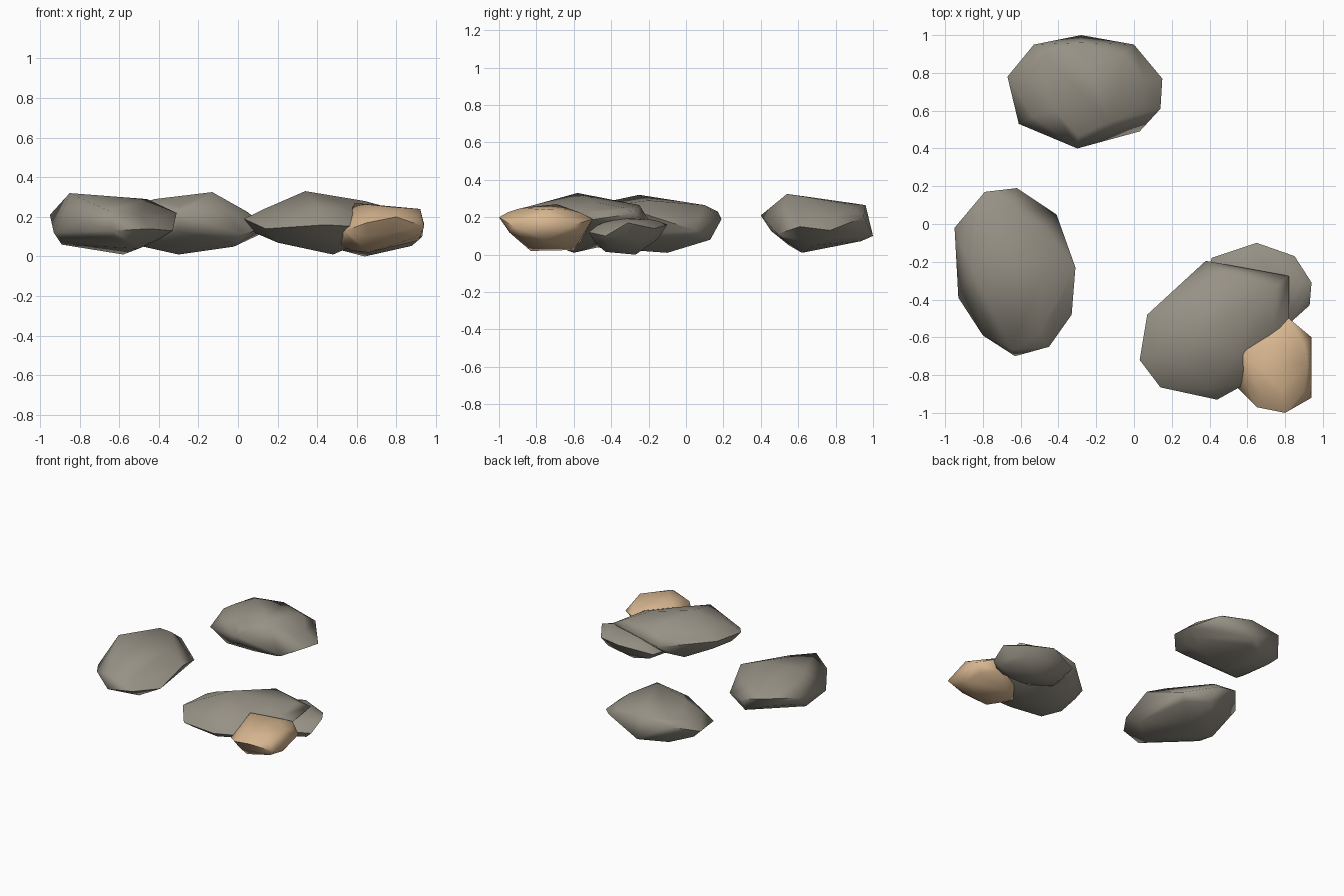
import bpy, bmesh, math
from mathutils import Vector

cube = bpy.data.objects.get("Cube")
if cube:
    bpy.data.objects.remove(cube, do_unlink=True)


def make_material(name, colour):
    mat = bpy.data.materials.new(name)
    mat.use_nodes = True
    mat.diffuse_color = colour
    shader = mat.node_tree.nodes["Principled BSDF"]
    shader.inputs["Base Color"].default_value = colour
    shader.inputs["Roughness"].default_value = 0.9
    return mat


def shoulder(rim, caps, inward, rise):
    """Ring of points part of the way from the rim to the middle of a cap."""
    peak = sum(caps, Vector()) / len(caps)
    ring = []
    for point in rim:
        ring.append(Vector((
            point.x + (peak.x - point.x) * inward,
            point.y + (peak.y - point.y) * inward,
            point.z + (peak.z - point.z) * rise)))
    return ring


def make_stone(name, material, rim, crown, base):
    """Faceted pebble: the convex skin around a rim, a crown and a base."""
    rim, crown, base = ([Vector(p) for p in pts] for pts in (rim, crown, base))
    points = rim + crown + base
    points += shoulder(rim, crown, 0.22, 0.52)
    points += shoulder(rim, crown, 0.5, 0.84)
    points += shoulder(rim, base, 0.2, 0.5)

    bm = bmesh.new()
    for point in points:
        bm.verts.new(point)
    skin = bmesh.ops.convex_hull(bm, input=bm.verts[:])
    spare = {v for v in skin["geom_interior"] + skin["geom_unused"]
             if isinstance(v, bmesh.types.BMVert)}
    bmesh.ops.delete(bm, geom=list(spare), context="VERTS")
    bmesh.ops.recalc_face_normals(bm, faces=bm.faces[:])

    mesh = bpy.data.meshes.new(name)
    bm.to_mesh(mesh)
    bm.free()
    mesh.materials.append(material)
    obj = bpy.data.objects.new(name, mesh)
    bpy.context.collection.objects.link(obj)

    bpy.ops.object.select_all(action="DESELECT")
    obj.select_set(True)
    bpy.context.view_layer.objects.active = obj
    bpy.ops.object.shade_smooth_by_angle(angle=math.radians(75))
    return obj


grey = make_material("warm_grey_stone", (0.31, 0.285, 0.235, 1))
tan = make_material("sandy_tan_stone", (0.68, 0.47, 0.28, 1))

# Lone stone at the back
make_stone(
    "back_stone", grey,
    rim=[(-.67, .78, .18), (-.53, .95, .24), (-.28, 1, .1), (0, .95, .2),
         (.15, .77, .13), (.14, .61, .15), (.03, .49, .11),
         (-.3, .4, .21), (-.61, .53, .15)],
    crown=[(-.13, .54, .325), (-.42, .6, .29), (-.28, .96, .265)],
    base=[(-.3, .62, .01), (-.02, .68, .05), (-.48, .55, .05),
          (-.45, .85, .065)])

# Lone stone on the right
make_stone(
    "right_stone", grey,
    rim=[(-.95, -.02, .21), (-.79, .17, .23), (-.62, .19, .19),
         (-.41, .05, .13), (-.31, -.23, .22), (-.33, -.48, .13),
         (-.45, -.65, .14), (-.63, -.7, .13), (-.8, -.59, .18),
         (-.93, -.39, .12)],
    crown=[(-.85, -.25, .32), (-.46, -.2, .29), (-.65, .1, .265),
           (-.65, -.67, .23)],
    base=[(-.58, -.1, .01), (-.89, -.2, .06), (-.6, .13, .08),
          (-.5, -.5, .04)])

# Large stone of the cluster
make_stone(
    "cluster_large_stone", grey,
    rim=[(.03, -.72, .19), (.07, -.48, .2), (.38, -.195, .18),
         (.82, -.275, .22), (.82, -.55, .18), (.62, -.83, .15),
         (.44, -.93, .16), (.14, -.865, .14)],
    crown=[(.34, -.58, .33), (.64, -.48, .28), (.5, -.25, .265),
           (.4, -.87, .25)],
    base=[(.48, -.6, .01), (.2, -.7, .07), (.28, -.38, .06)])

# Low stone tucked behind the large one
make_stone(
    "cluster_low_stone", grey,
    rim=[(.41, -.18, .12), (.65, -.1, .16), (.85, -.17, .14),
         (.94, -.31, .17), (.93, -.43, .1), (.83, -.52, .12),
         (.55, -.5, .1), (.38, -.38, .1)],
    crown=[(.68, -.35, .2), (.75, -.24, .19)],
    base=[(.64, -.27, 0), (.7, -.43, .015)])

# Sandy stone at the front of the cluster
make_stone(
    "cluster_sandy_stone", tan,
    rim=[(.82, -.5, .19), (.94, -.6, .16), (.94, -.92, .15),
         (.8, -1, .2), (.65, -.97, .17), (.54, -.86, .13),
         (.49, -.7, .08), (.6, -.53, .12)],
    crown=[(.59, -.69, .27), (.92, -.75, .24), (.78, -.88, .25)],
    base=[(.66, -.83, .02), (.66, -.6, .025), (.57, -.72, .03),
          (.91, -.75, .08)])
